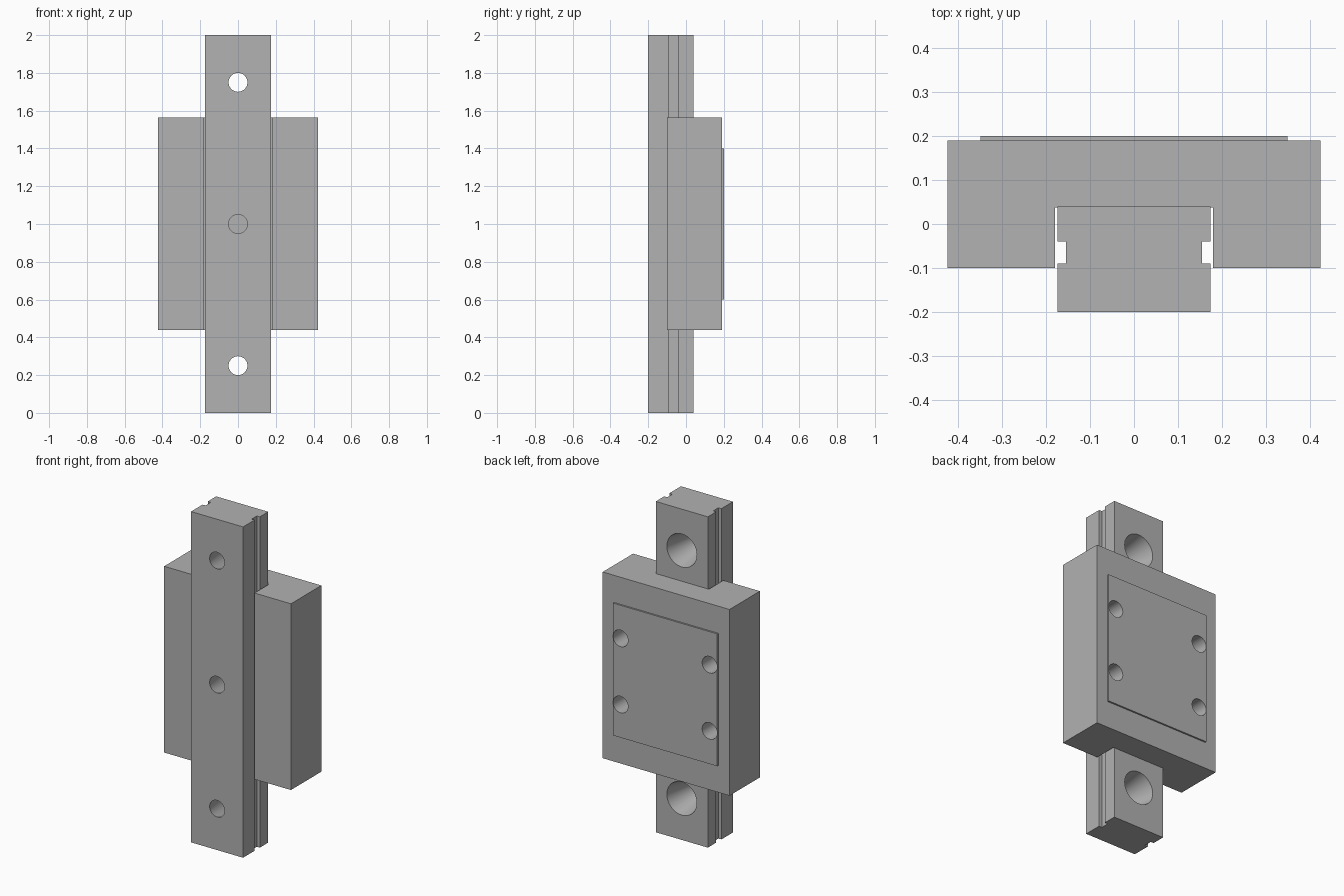
import bpy, bmesh, math
from mathutils import Matrix, Vector

cube = bpy.data.objects.get("Cube")
if cube:
    bpy.data.objects.remove(cube, do_unlink=True)

STEEL = (0.445, 0.445, 0.445, 1.0)
steel = bpy.data.materials.new("steel grey")
steel.diffuse_color = STEEL
steel.use_nodes = True
steel.node_tree.nodes["Principled BSDF"].inputs["Base Color"].default_value = STEEL


def add_object(name, bm):
    bmesh.ops.recalc_face_normals(bm, faces=bm.faces)
    mesh = bpy.data.meshes.new(name)
    bm.to_mesh(mesh)
    bm.free()
    mesh.materials.append(steel)
    obj = bpy.data.objects.new(name, mesh)
    bpy.context.collection.objects.link(obj)
    return obj


def extrude_profile(name, half, z0, z1):
    """Mirror a right-hand xy half profile and extrude it upwards."""
    points = half + [(-x, y) for x, y in reversed(half)]
    bm = bmesh.new()
    face = bm.faces.new([bm.verts.new((x, y, z0)) for x, y in points])
    ext = bmesh.ops.extrude_face_region(bm, geom=[face])
    verts = [v for v in ext["geom"] if isinstance(v, bmesh.types.BMVert)]
    bmesh.ops.translate(bm, verts=verts, vec=(0, 0, z1 - z0))
    return add_object(name, bm)


def drill(obj, centres, y0, y1, r0, r1):
    """Cut round holes along y, with radius r0 at y0 and r1 at y1."""
    bm = bmesh.new()
    for x, z in centres:
        place = Matrix.Translation(Vector((x, (y0 + y1) / 2, z))) @ Matrix.Rotation(-math.pi / 2, 4, "X")
        bmesh.ops.create_cone(bm, cap_ends=True, segments=48, radius1=r0,
                              radius2=r1, depth=y1 - y0, matrix=place)
    cutter = add_object("hole_cutter", bm)
    cutter.hide_render = True
    mod = obj.modifiers.new("holes", "BOOLEAN")
    mod.operation, mod.solver, mod.object = "DIFFERENCE", "EXACT", cutter
    bpy.ops.object.select_all(action="DESELECT")
    obj.select_set(True)
    bpy.context.view_layer.objects.active = obj
    bpy.ops.object.modifier_apply(modifier=mod.name)
    bpy.data.objects.remove(cutter, do_unlink=True)
    bpy.ops.object.shade_smooth_by_angle(angle=math.radians(30))


# Rail with a ball groove down each side and tapered mounting holes
rail = extrude_profile("rail", [(0.174, -0.2), (0.174, -0.09), (0.154, -0.09),
                                (0.154, -0.04), (0.174, -0.04), (0.174, 0.04)], 0, 2)
taper = 0.05 / 0.24
over = 0.02
drill(rail, [(0, z) for z in (0.25, 1, 1.75)], -0.2 - over, 0.04 + over,
      0.05 - taper * over, 0.1 + taper * over)

# Carriage block straddling the rail, with a thin raised pad on its back
carriage = extrude_profile("carriage", [(0.18, 0.037), (0.18, -0.1), (0.424, -0.1),
                                        (0.424, 0.19)], 0.438, 1.564)
pad = extrude_profile("mounting_pad", [(0.349, 0.19), (0.349, 0.2)], 0.6, 1.4)

# Blind screw holes through the pad into the carriage
screws = [(x, z) for x in (-0.298, 0.298) for z in (0.8, 1.2)]
for part in (carriage, pad):
    drill(part, screws, 0.07, 0.23, 0.05, 0.05)
